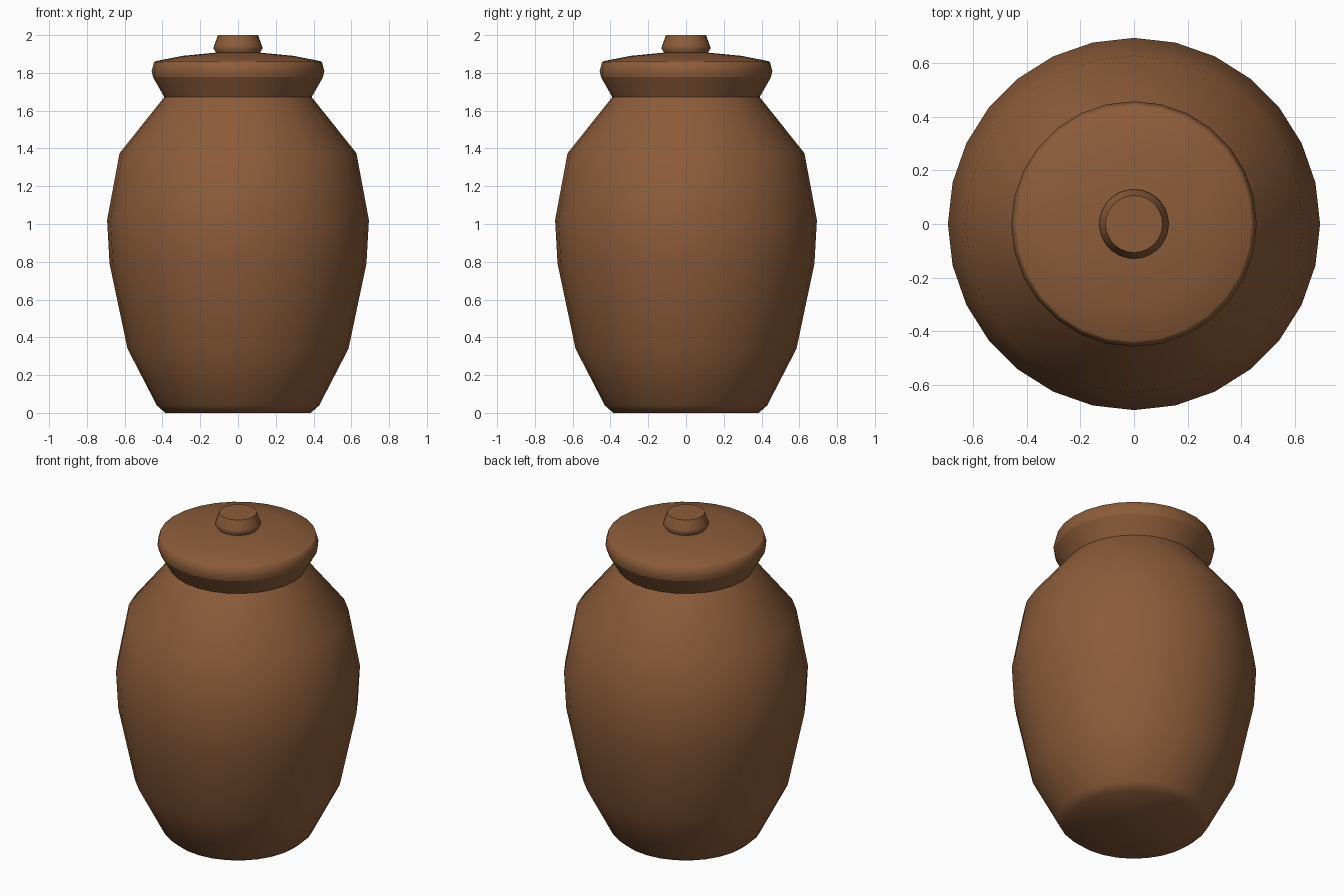
import bpy, bmesh, math

if "Cube" in bpy.data.objects:
    bpy.data.objects.remove(bpy.data.objects["Cube"])

SIDES = 28

clay = bpy.data.materials.new("brown clay")
clay.diffuse_color = (0.262, 0.107, 0.042, 1)
clay.use_nodes = True
clay.node_tree.nodes["Principled BSDF"].inputs["Base Color"].default_value = clay.diffuse_color


def lathe(name, profile):
    """Spin a (radius, height) profile, listed bottom to top, and cap both ends."""
    bm = bmesh.new()
    rings = []
    for r, z in profile:
        ring = []
        for i in range(SIDES):
            a = 2 * math.pi * i / SIDES
            ring.append(bm.verts.new((r * math.cos(a), r * math.sin(a), z)))
        rings.append(ring)
    for low, high in zip(rings, rings[1:]):
        for i in range(SIDES):
            j = (i + 1) % SIDES
            bm.faces.new((low[i], low[j], high[j], high[i]))
    bm.faces.new(rings[0][::-1])
    bm.faces.new(rings[-1])
    mesh = bpy.data.meshes.new(name)
    bm.to_mesh(mesh)
    bm.free()
    mesh.materials.append(clay)
    obj = bpy.data.objects.new(name, mesh)
    bpy.context.collection.objects.link(obj)
    bpy.ops.object.select_all(action='DESELECT')
    obj.select_set(True)
    bpy.context.view_layer.objects.active = obj
    bpy.ops.object.shade_smooth_by_angle(angle=math.radians(50))
    return obj


# Pot body with flared neck
lathe("jar_body", [(0.385, 0), (0.43, 0.04), (0.585, 0.34), (0.68, 0.79),
                   (0.693, 1.02), (0.627, 1.375), (0.39, 1.672), (0.45, 1.777)])

# Lid with rounded edge and shallow dome
lathe("lid", [(0.45, 1.777), (0.457, 1.81), (0.445, 1.857), (0.437, 1.862),
              (0.295, 1.89), (0.11, 1.908)])

# Tapered knob
lathe("lid_knob", [(0.11, 1.90), (0.13, 1.93), (0.126, 1.945), (0.106, 2.0)])
